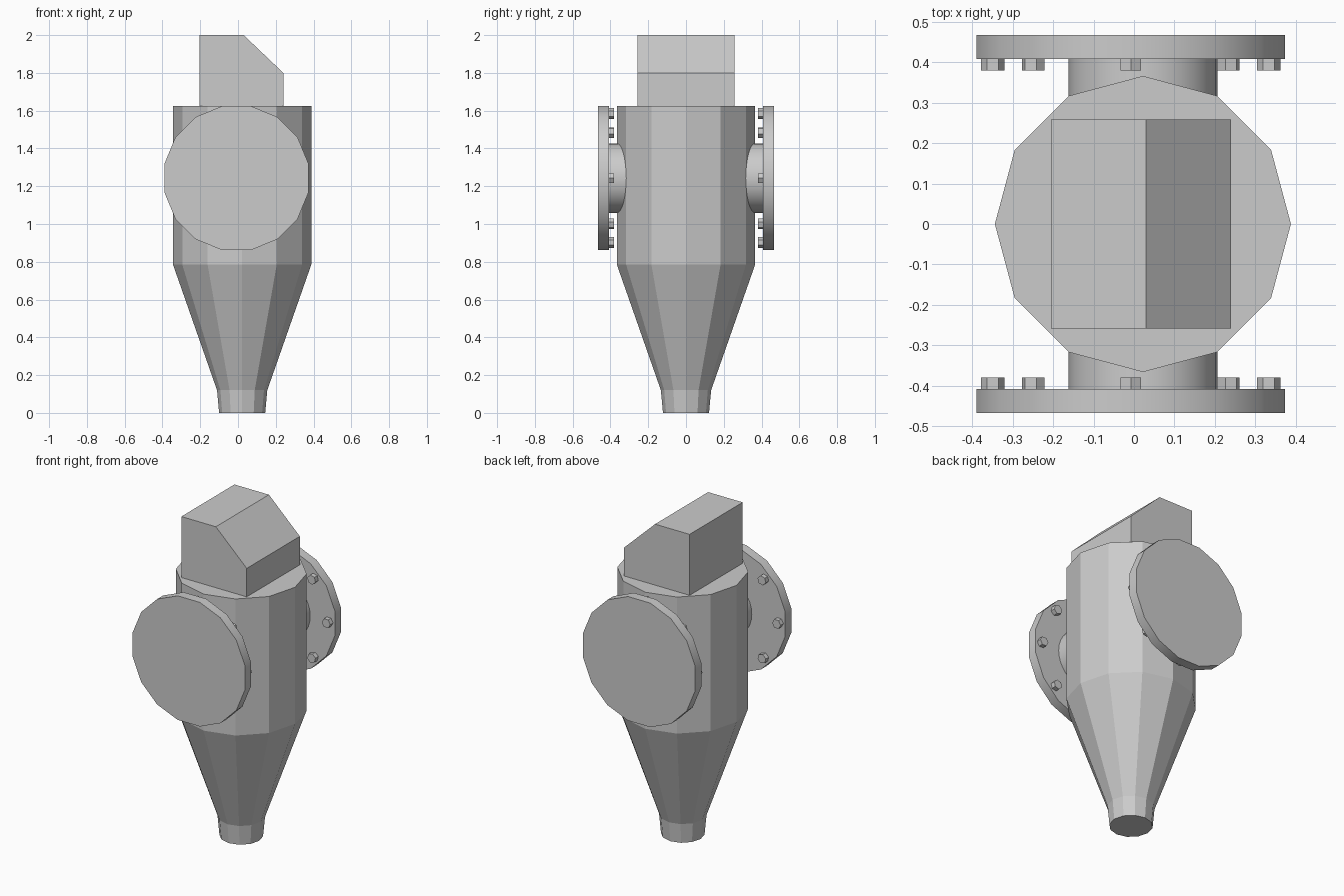
import bpy, bmesh, math
from mathutils import Matrix, Vector

cube = bpy.data.objects.get("Cube")
if cube:
    bpy.data.objects.remove(cube, do_unlink=True)

# One plain grey for the whole unit
grey = bpy.data.materials.new("light_grey")
grey.use_nodes = True
COLOUR = (0.6, 0.6, 0.6, 1)
grey.diffuse_color = COLOUR
grey.node_tree.nodes["Principled BSDF"].inputs["Base Color"].default_value = COLOUR


def finish(bm, name, smooth=False):
    bmesh.ops.recalc_face_normals(bm, faces=bm.faces)
    mesh = bpy.data.meshes.new(name)
    bm.to_mesh(mesh)
    bm.free()
    mesh.materials.append(grey)
    obj = bpy.data.objects.new(name, mesh)
    bpy.context.collection.objects.link(obj)
    if smooth:
        bpy.ops.object.select_all(action="DESELECT")
        obj.select_set(True)
        bpy.context.view_layer.objects.active = obj
        bpy.ops.object.shade_smooth_by_angle(angle=math.radians(28))
    return obj


def lathe(bm, profile, sides, matrix, start=0.0):
    """Closed stack of polygon rings; profile holds (radius, height)."""
    rings = []
    for r, h in profile:
        angles = [start + math.tau * i / sides for i in range(sides)]
        rings.append([bm.verts.new(matrix @ Vector((r * math.cos(a), r * math.sin(a), h)))
                      for a in angles])
    for low, high in zip(rings, rings[1:]):
        for i in range(sides):
            j = (i + 1) % sides
            bm.faces.new((low[i], low[j], high[j], high[i]))
    bm.faces.new(rings[0][::-1])
    bm.faces.new(rings[-1])


BODY_X = 0.022
PORT_Z = 1.243
FLANGE_X = -0.008

# Twelve-sided vessel: outlet spout, hopper cone and barrel
bm = bmesh.new()
lathe(bm, [(0.122, 0), (0.133, 0.12), (0.366, 0.785), (0.366, 1.625)], 12,
      Matrix.Translation((BODY_X, 0, 0)))
finish(bm, "vessel_body")

# Top housing with a sloped right-hand shoulder
bm = bmesh.new()
outline = [(-0.205, 1.625), (0.24, 1.625), (0.24, 1.8), (0.03, 2.0), (-0.205, 2.0)]
face = bm.faces.new([bm.verts.new((x, -0.258, z)) for x, z in outline])
extruded = bmesh.ops.extrude_face_region(bm, geom=[face])["geom"]
bmesh.ops.translate(bm, vec=(0, 0.516, 0),
                    verts=[v for v in extruded if isinstance(v, bmesh.types.BMVert)])
# Original face is kept by the extrusion and closes the front
if len(bm.faces) < len(outline) + 2:
    bm.faces.new([v for v in bm.verts if v.co.y < 0])
finish(bm, "top_housing")

# Front and back ports: neck, flange and bolts behind the flange
for label, sign in (("front", 1), ("back", -1)):
    turn = Matrix.Rotation(sign * math.pi / 2, 4, "X")   # local z points outward
    neck_axis = Matrix.Translation((BODY_X, 0, PORT_Z)) @ turn
    flange_axis = Matrix.Translation((FLANGE_X, 0, PORT_Z)) @ turn

    bm = bmesh.new()
    lathe(bm, [(0.184, 0.25), (0.184, 0.41)], 32, neck_axis)
    finish(bm, label + "_neck", smooth=True)

    bm = bmesh.new()
    lathe(bm, [(0.389, 0.408), (0.389, 0.467)], 16, flange_axis, math.pi / 16)
    finish(bm, label + "_flange", smooth=True)

    bm = bmesh.new()
    for i in range(8):
        place = (flange_axis @ Matrix.Rotation(math.tau * i / 8, 4, "Z")
                 @ Matrix.Translation((0.341, 0, 0)))
        lathe(bm, [(0.029, 0.38), (0.029, 0.41)], 6, place)
    finish(bm, label + "_bolts")
